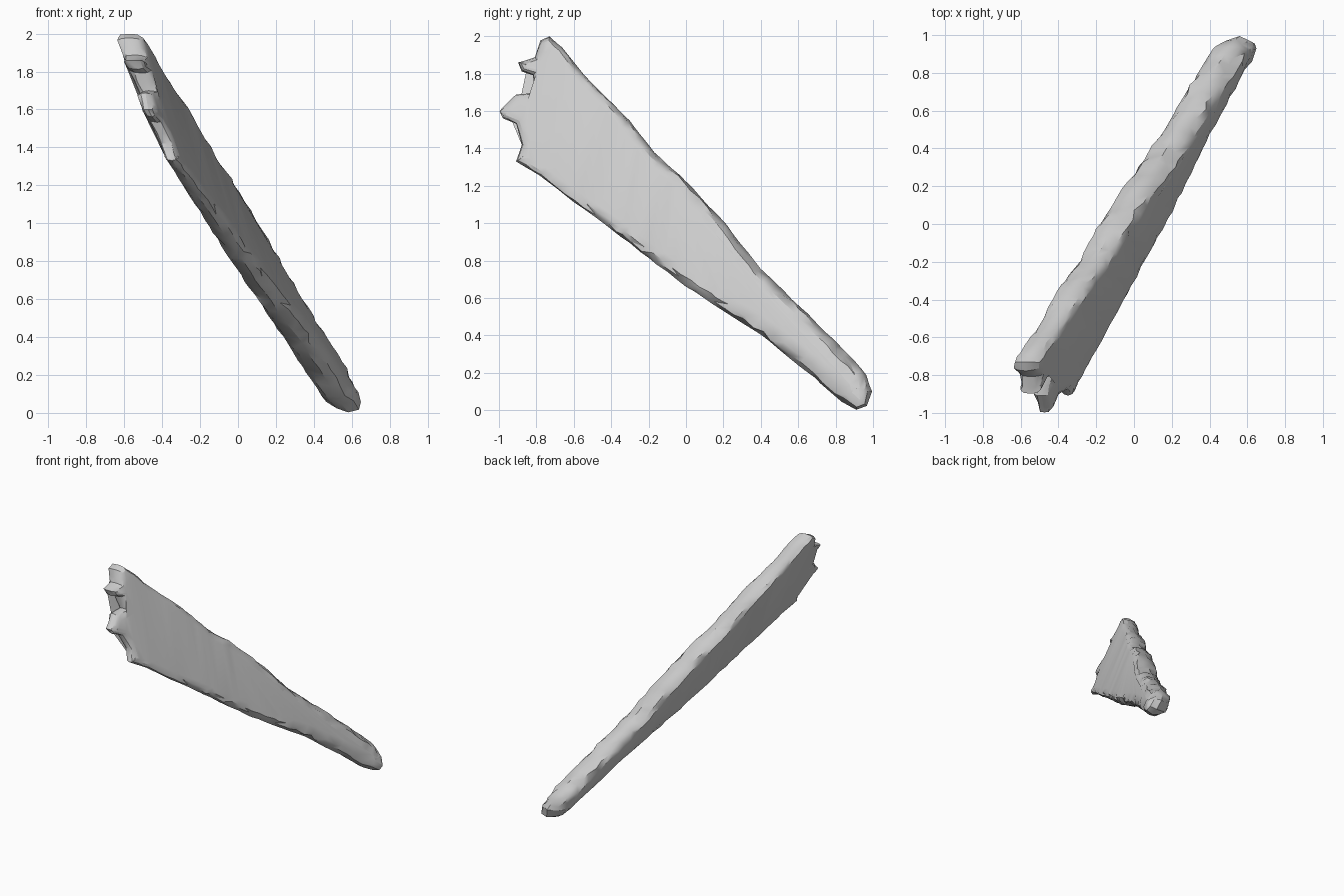
import bpy
import bmesh
import random
from mathutils import Vector

random.seed(4)

default_cube = bpy.data.objects.get("Cube")
if default_cube:
    bpy.data.objects.remove(default_cube, do_unlink=True)

# Plain grey for the whole piece
grey = bpy.data.materials.new("stone_grey")
grey.use_nodes = True
grey_colour = (0.6, 0.6, 0.6, 1)
grey.diffuse_color = grey_colour
grey.node_tree.nodes["Principled BSDF"].inputs["Base Color"].default_value = grey_colour

# Side outline (y, z): rounded grip, upper edge, broken end, lower edge
grip_end = [(.83, .04), (.91, 0), (.97, .02), (1, .1), (.97, .19), (.9, .27)]
upper_edge = [(.82, .35), (.62, .55), (.4, .76), (.22, .99), (0, 1.23),
              (-.17, 1.38), (-.3, 1.55), (-.42, 1.67), (-.55, 1.8), (-.66, 1.94)]
broken_end = [(-.73, 2), (-.78, 1.98), (-.81, 1.89), (-.9, 1.86), (-.88, 1.81),
              (-.82, 1.79), (-.81, 1.7), (-.91, 1.69), (-1, 1.6), (-.98, 1.56),
              (-.91, 1.53), (-.88, 1.42), (-.91, 1.33)]
lower_edge = [(-.78, 1.25), (-.6, 1.11), (-.43, .99), (-.2, .81), (0, .66),
              (.2, .53), (.4, .4), (.6, .24), (.72, .14)]
corners = [Vector(p) for p in grip_end + upper_edge + broken_end + lower_edge]


def resample(points, spacing):
    """Split long edges into short ones, with slightly uneven steps."""
    result = []
    for i, a in enumerate(points):
        b = points[(i + 1) % len(points)]
        steps = max(1, round((b - a).length / spacing))
        for k in range(steps):
            t = (k + (random.uniform(-.25, .25) if k else 0)) / steps
            result.append(a.lerp(b, t))
    return result


def along(p):
    """Share of the length from the grip to the broken end."""
    return max(0, (.92 - p.x + p.y) / 3.6)


def middle_x(p):
    """Sideways position of the slanted middle plane."""
    return .55 + .22 * (p.x - .92) - .395 * (p.y - .07)


def half_thickness(p):
    across = .66 * (p.x - .9) + .75 * (p.y - .1)
    return .092 - .05 * along(p) ** 2 + .08 * across


def inward(points, i):
    tangent = (points[(i + 1) % len(points)] - points[i - 1]).normalized()
    return Vector((-tangent.y, tangent.x))


outline = resample(corners, .06)
count = len(outline)

# Rings from one broad face around the chipped rim to the other:
# inset, height, roughness
rings = [(.11, 1.06, 0), (.05, .97, .012), (.012, .7, .02), (0, .1, .008),
         (.012, -.65, .02), (.05, -.97, .012), (.11, -1.06, 0)]

bm = bmesh.new()
loops = []
for inset, height, rough in rings:
    loop = []
    for i, point in enumerate(outline):
        depth = (inset + random.uniform(0, rough)) * (1 - .6 * along(point))
        p = point + inward(outline, i) * depth
        h = height + random.uniform(-8, 8) * rough
        loop.append(bm.verts.new((middle_x(p) + h * half_thickness(p), p.x, p.y)))
    loops.append(loop)

# Chipped rim, triangulated with alternating diagonals
for a, b in zip(loops, loops[1:]):
    for i in range(count):
        j = (i + 1) % count
        if random.random() < .5:
            bm.faces.new((a[i], a[j], b[j]))
            bm.faces.new((a[i], b[j], b[i]))
        else:
            bm.faces.new((a[i], a[j], b[i]))
            bm.faces.new((a[j], b[j], b[i]))

# Broad smooth faces
caps = [bm.faces.new(loops[0]), bm.faces.new(loops[-1])]
bmesh.ops.triangulate(bm, faces=caps, ngon_method='BEAUTY')
bmesh.ops.recalc_face_normals(bm, faces=bm.faces)

mesh = bpy.data.meshes.new("chipped_slab")
bm.to_mesh(mesh)
bm.free()
mesh.materials.append(grey)
slab = bpy.data.objects.new("chipped_slab", mesh)
bpy.context.collection.objects.link(slab)

bpy.ops.object.select_all(action='DESELECT')
slab.select_set(True)
bpy.context.view_layer.objects.active = slab
bpy.ops.object.shade_smooth_by_angle(angle=.55)
